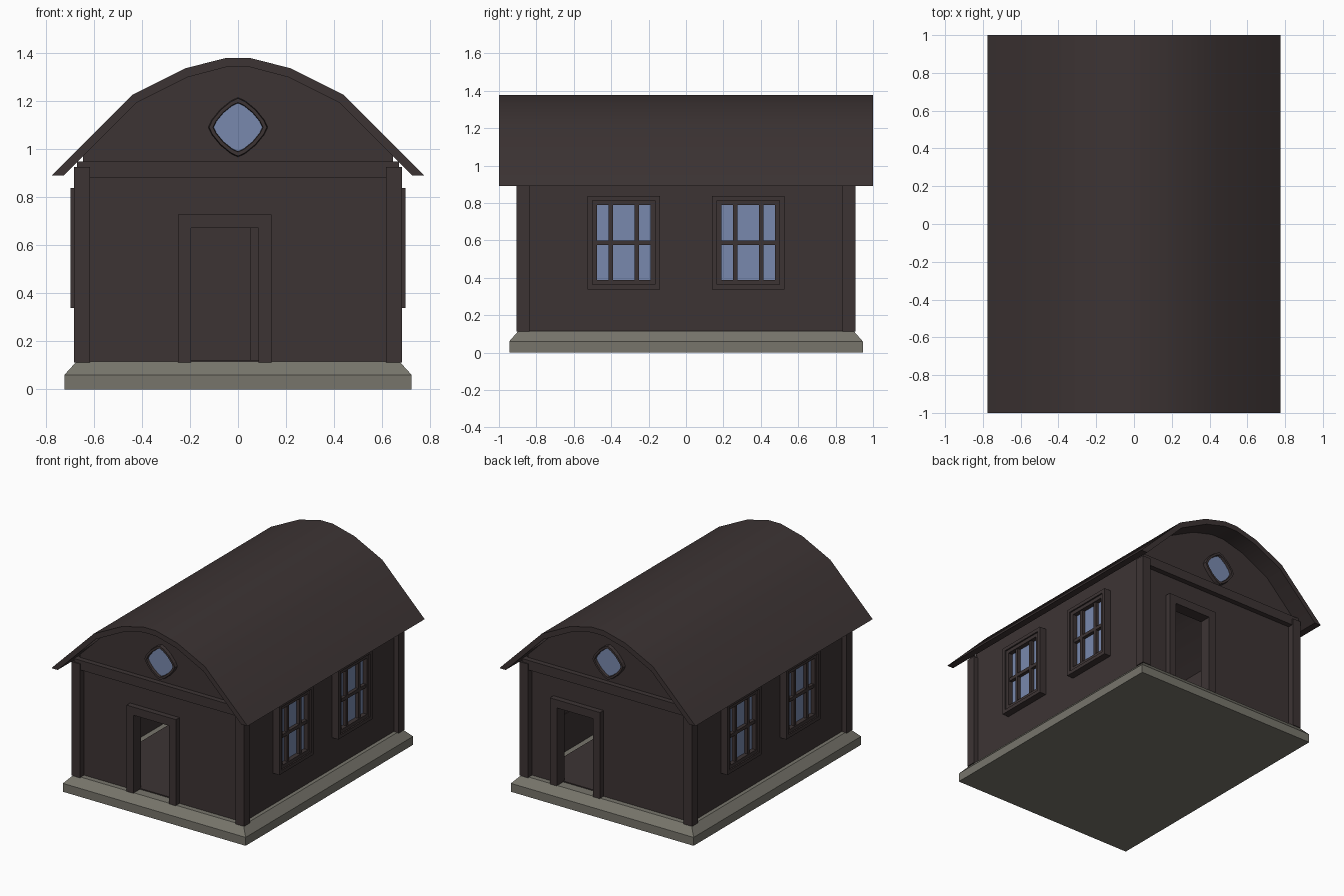
import bpy, bmesh, math

if "Cube" in bpy.data.objects:
    bpy.data.objects.remove(bpy.data.objects["Cube"])


def material(name, rgb):
    m = bpy.data.materials.new(name)
    m.diffuse_color = (*rgb, 1)
    m.use_nodes = True
    m.node_tree.nodes["Principled BSDF"].inputs["Base Color"].default_value = m.diffuse_color
    return m


WOOD = material("dark brown wood", (0.046, 0.034, 0.034))
STONE = material("grey stone", (0.185, 0.178, 0.148))
GLASS = material("blue glass", (0.19, 0.25, 0.42))


def finish(name, bm, mat, recalc=True):
    if recalc:
        bmesh.ops.recalc_face_normals(bm, faces=bm.faces)
    me = bpy.data.meshes.new(name)
    bm.to_mesh(me)
    bm.free()
    me.materials.append(mat)
    ob = bpy.data.objects.new(name, me)
    bpy.context.collection.objects.link(ob)
    return ob


def add_box(bm, x, y, z):
    v = [bm.verts.new((a, b, c)) for a in x for b in y for c in z]
    for f in ((0, 1, 3, 2), (4, 6, 7, 5), (0, 4, 5, 1),
              (2, 3, 7, 6), (0, 2, 6, 4), (1, 5, 7, 3)):
        bm.faces.new([v[i] for i in f])


def boxes(name, mat, *items):
    bm = bmesh.new()
    for it in items:
        add_box(bm, *it)
    return finish(name, bm, mat)


def prism(name, mat, profile, y0, y1):
    """Extrude an (x, z) outline along y."""
    bm = bmesh.new()
    a = [bm.verts.new((x, y0, z)) for x, z in profile]
    b = [bm.verts.new((x, y1, z)) for x, z in profile]
    bm.faces.new(a)
    bm.faces.new(b[::-1])
    for i in range(len(a)):
        j = (i + 1) % len(a)
        bm.faces.new((a[i], b[i], b[j], a[j]))
    return finish(name, bm, mat)


def mirrored(half):
    """Complete an arch outline given from its right foot to the middle."""
    return half + [(-x, z) for x, z in reversed(half)]


def diamond(rx, rz, n=16, p=1.35):
    pts = []
    for i in range(n):
        c, s = math.cos(2 * math.pi * i / n), math.sin(2 * math.pi * i / n)
        pts.append((math.copysign(abs(c) ** (2 / p), c) * rx,
                    1.09 + math.copysign(abs(s) ** (2 / p), s) * rz))
    return pts


# Stone base with sloped upper edge
bm = bmesh.new()
rings = []
for hx, hy, z in ((0.722, 0.945, 0), (0.722, 0.945, 0.06), (0.672, 0.897, 0.115)):
    rings.append([bm.verts.new((sx * hx, sy * hy, z))
                  for sx, sy in ((-1, -1), (1, -1), (1, 1), (-1, 1))])
bm.faces.new(rings[0])
bm.faces.new(rings[2])
for lo, hi in zip(rings, rings[1:]):
    for i in range(4):
        j = (i + 1) % 4
        bm.faces.new((lo[i], lo[j], hi[j], hi[i]))
finish("foundation", bm, STONE)
boxes("floor", WOOD, ((-0.6, 0.6), (-0.83, 0.83), (0.1, 0.122)))

# Curved barn roof
outer = mirrored([(0.775, 0.89), (0.44, 1.225), (0.22, 1.335), (0.05, 1.378)])
under = [(0.725, 0.89), (0.425, 1.19), (0.21, 1.298), (0.05, 1.34)]
roof = prism("roof", WOOD, outer + mirrored(under)[::-1], -1, 1)
roof.select_set(True)
bpy.context.view_layer.objects.active = roof
bpy.ops.object.shade_smooth_by_angle(angle=math.radians(35))
roof.select_set(False)

# End walls with doorway, door frame, beam and diamond window
for label, s, d0, d1 in (("front", -1, -0.25, 0.14), ("back", 1, 0.05, 0.445)):
    t = 0.055
    a, b = d0 + t, d1 - t
    wall = [(-0.645, 0.115), (a, 0.115), (a, 0.67), (b, 0.67), (b, 0.115), (0.645, 0.115)]
    wall += mirrored([(0.645, 0.97)] + under[1:])
    prism(label + "_wall", WOOD, wall, s * 0.86, s * 0.83)
    depth = sorted((s * 0.815, s * 0.9))
    boxes(label + "_door_frame", WOOD,
          ((d0, a), depth, (0.112, 0.67)),
          ((b, d1), depth, (0.112, 0.67)),
          ((d0, d1), depth, (0.67, 0.728)))
    boxes(label + "_beam", WOOD, ((-0.67, 0.67), sorted((s * 0.85, s * 0.897)), (0.88, 0.948)))
    prism(label + "_gable_glass", GLASS, diamond(0.105, 0.105), s * 0.858, s * 0.866)
    # Raised ring around the gable window
    bm = bmesh.new()
    loops = [[bm.verts.new((x, s * y, z)) for x, z in diamond(rx, rz)]
             for rx, rz, y in ((0.124, 0.124, 0.858), (0.120, 0.120, 0.885),
                               (0.104, 0.103, 0.885), (0.100, 0.099, 0.858))]
    for k in range(4):
        p, q = loops[k], loops[(k + 1) % 4]
        for i in range(16):
            j = (i + 1) % 16
            bm.faces.new((p[i], p[j], q[j], q[i]))
    finish(label + "_gable_window_frame", bm, WOOD)

# Side walls, corner posts and windows
for label, s in (("left", -1), ("right", 1)):
    bm = bmesh.new()
    v = [bm.verts.new((s * 0.645, s * y, z))
         for y, z in ((-0.85, 0.115), (0.85, 0.115), (0.85, 0.97), (-0.85, 0.97))]
    bm.faces.new(v)
    finish(label + "_wall", bm, WOOD, recalc=False)

    for end, e in (("front", -1), ("back", 1)):
        boxes(f"{end}_{label}_post", WOOD,
              (sorted((s * 0.615, s * 0.682)), sorted((e * 0.837, e * 0.905)), (0.112, 0.925)))

        yc = e * 0.333

        def ring(ho, hi, zo, zi, x1):
            """Four bars of a rectangular window frame."""
            xs = sorted((s * 0.64, s * x1))
            return [(xs, (yc - ho, yc - hi), (0.588 - zo, 0.588 + zo)),
                    (xs, (yc + hi, yc + ho), (0.588 - zo, 0.588 + zo)),
                    (xs, (yc - hi, yc + hi), (0.588 + zi, 0.588 + zo)),
                    (xs, (yc - hi, yc + hi), (0.588 - zo, 0.588 - zi))]

        bars = ring(0.193, 0.168, 0.25, 0.225, 0.696) + ring(0.168, 0.142, 0.225, 0.2, 0.686)
        bx = sorted((s * 0.65, s * 0.678))
        for off in (-0.07, 0.07):
            bars.append((bx, (yc + off - 0.012, yc + off + 0.012), (0.388, 0.788)))
        bars.append((bx, (yc - 0.142, yc + 0.142), (0.576, 0.6)))
        boxes(f"{end}_{label}_window_frame", WOOD, *bars)
        boxes(f"{end}_{label}_window_glass", GLASS,
              (sorted((s * 0.647, s * 0.654)), (yc - 0.145, yc + 0.145), (0.385, 0.791)))
